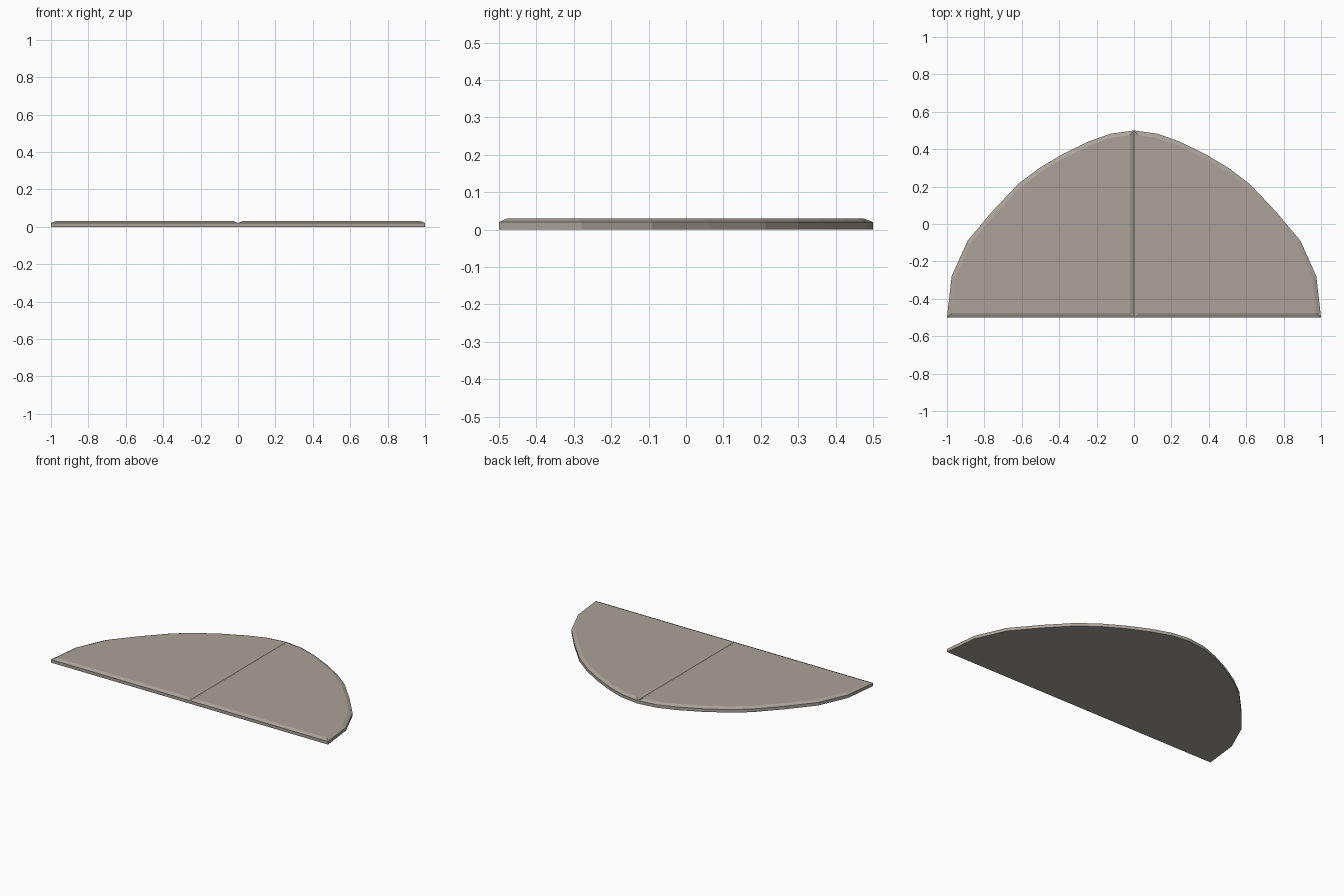
import bpy, bmesh

if "Cube" in bpy.data.objects:
    bpy.data.objects.remove(bpy.data.objects["Cube"])

# Right half of the outline, counter-clockwise
OUTLINE = [(0, -0.5), (1, -0.5), (0.975, -0.28), (0.89, -0.09), (0.76, 0.065),
           (0.62, 0.213), (0.505, 0.30), (0.385, 0.372), (0.245, 0.44),
           (0.125, 0.483), (0, 0.5)]
EDGE_Z, TOP_Z, CHAMFER = 0.02, 0.03, 0.022

stone = bpy.data.materials.new("warm grey")
stone.diffuse_color = (0.40, 0.365, 0.32, 1)
stone.use_nodes = True
stone.node_tree.nodes["Principled BSDF"].inputs["Base Color"].default_value = stone.diffuse_color

# Slab half: prism with a chamfered top
bm = bmesh.new()
base = bm.faces.new([bm.verts.new((x, y, 0)) for x, y in OUTLINE])
ext = bmesh.ops.extrude_face_region(bm, geom=[base], use_keep_orig=True)
top_verts = [g for g in ext["geom"] if isinstance(g, bmesh.types.BMVert)]
for v in top_verts:
    v.co.z = EDGE_Z
bmesh.ops.recalc_face_normals(bm, faces=bm.faces[:])
top = next(f for f in bm.faces if all(v.co.z > 0.01 for v in f.verts))
bmesh.ops.inset_region(bm, faces=[top], thickness=CHAMFER, use_even_offset=True)
for v in top.verts:
    v.co.z = TOP_Z

# Open the hidden inner wall so both halves join along the groove
inner = [f for f in bm.faces if all(abs(v.co.x) < 1e-5 for v in f.verts)]
bmesh.ops.delete(bm, geom=inner, context="FACES_ONLY")
bm.normal_update()

mesh = bpy.data.meshes.new("split_slab")
bm.to_mesh(mesh)
bm.free()
mesh.materials.append(stone)
slab = bpy.data.objects.new("split_slab", mesh)
bpy.context.collection.objects.link(slab)

# Mirror to the left half
mirror = slab.modifiers.new("mirror", "MIRROR")
mirror.use_axis[0] = True
mirror.use_mirror_merge = True
mirror.merge_threshold = 0.0005
